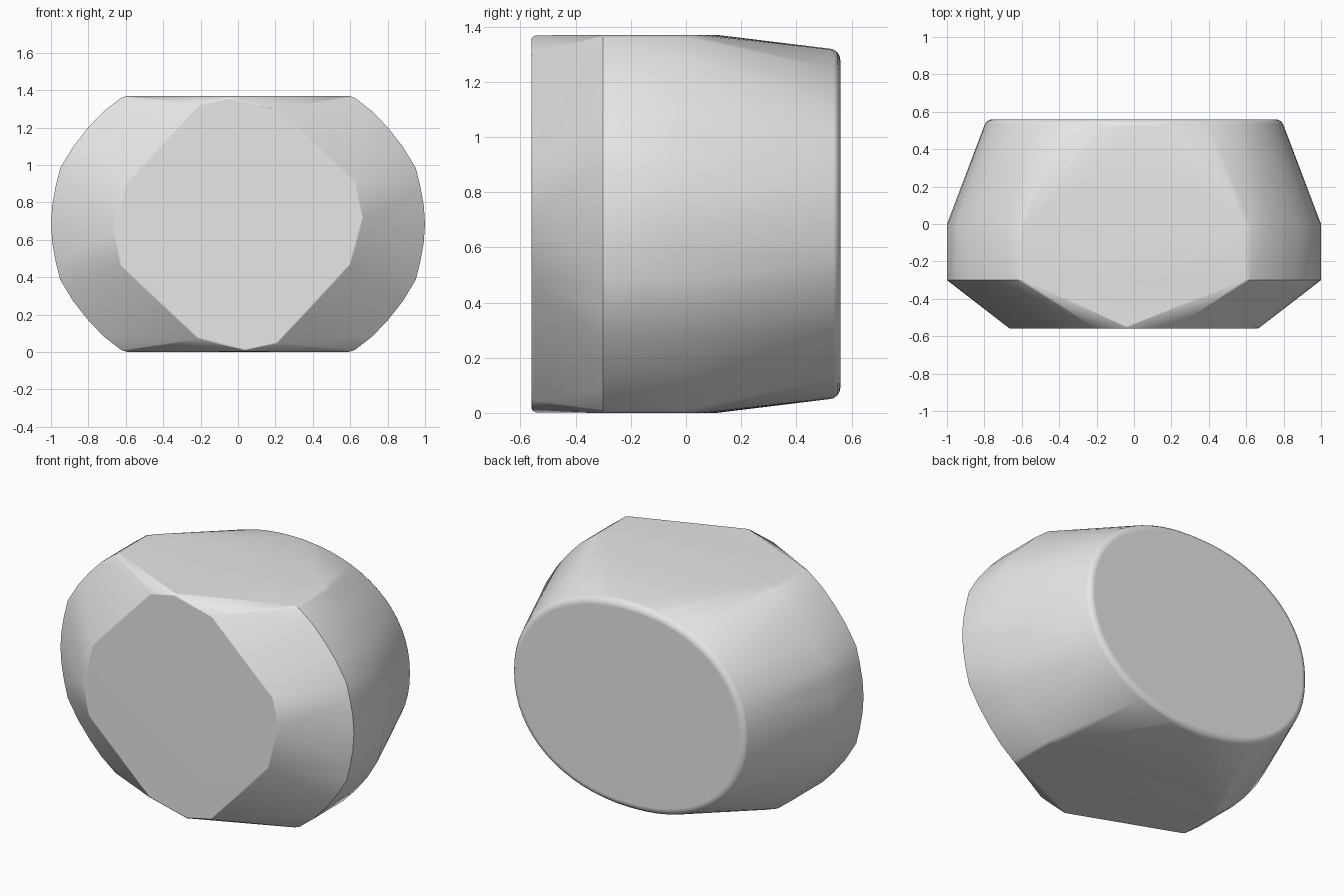
import bpy
import bmesh
import math

cube = bpy.data.objects.get("Cube")
if cube:
    bpy.data.objects.remove(cube, do_unlink=True)

MID = 0.685  # half the height

grey = bpy.data.materials.new("light_grey")
grey.use_nodes = True
grey.diffuse_color = (0.8, 0.8, 0.8, 1)
grey.node_tree.nodes["Principled BSDF"].inputs["Base Color"].default_value = (0.8, 0.8, 0.8, 1)

bm = bmesh.new()


def add(x, y, z):
    bm.verts.new((x, y, z + MID))


# Straight middle band: one quadrant of its outline, mirrored both ways
band = [(0.59, 0.685), (0.625, 0.674), (0.72, 0.60), (0.80, 0.516), (0.88, 0.415),
        (0.95, 0.30), (0.975, 0.20), (0.993, 0.10), (1.0, 0.0)]
for y in (-0.3, 0.0):
    for x, z in band:
        for sx in (-1, 1):
            for sz in ((-1, 1) if z else (1,)):
                add(sx * x, y, sz * z)

# Curved rear edge of the flat top and bottom
for i in range(1, 12):
    a = math.pi * i / 12
    for sz in (-1, 1):
        add(0.59 * math.cos(a), 0.115 * math.sin(a), sz * MID)

# Faceted front face with a narrow softened rim; half outline, turned by 180 degrees
front = [(-0.04, 0.683), (-0.21, 0.645), (-0.61, 0.22),
         (-0.675, -0.035), (-0.635, -0.225), (-0.22, -0.62)]
for y, s in ((-0.545, 1.0), (-0.555, 0.993), (-0.56, 0.98)):
    for x, z in front:
        for turn in (-1, 1):
            add(turn * x * s, y, turn * z * s)

# Oval back face with a rounded rim
SEGMENTS = 64
for k in range(5):
    t = math.pi / 2 * k / 4
    y = 0.52 + 0.04 * math.sin(t)
    inset = 0.045 * (1 - math.cos(t))
    for i in range(SEGMENTS):
        a = 2 * math.pi * i / SEGMENTS
        c, s = math.cos(a), math.sin(a)
        x = math.copysign(abs(c) ** 0.93, c)
        z = math.copysign(abs(s) ** 0.93, s)
        add((0.80 - inset) * x, y, (0.635 - inset) * z)

# Wrap all outlines in one skin
hull = bmesh.ops.convex_hull(bm, input=bm.verts[:])
loose = [v for v in bm.verts if not v.link_faces]
bmesh.ops.delete(bm, geom=loose, context="VERTS")
bmesh.ops.dissolve_limit(bm, angle_limit=math.radians(0.5),
                         verts=bm.verts[:], edges=bm.edges[:])
bmesh.ops.recalc_face_normals(bm, faces=bm.faces[:])

mesh = bpy.data.meshes.new("faceted_body")
bm.to_mesh(mesh)
bm.free()
mesh.materials.append(grey)
body = bpy.data.objects.new("faceted_body", mesh)
bpy.context.collection.objects.link(body)

# Smooth shading that keeps broad facets flat
bpy.ops.object.select_all(action="DESELECT")
body.select_set(True)
bpy.context.view_layer.objects.active = body
bpy.ops.object.shade_smooth_by_angle(angle=math.radians(30))
normals = body.modifiers.new("weighted_normals", "WEIGHTED_NORMAL")
normals.keep_sharp = True
